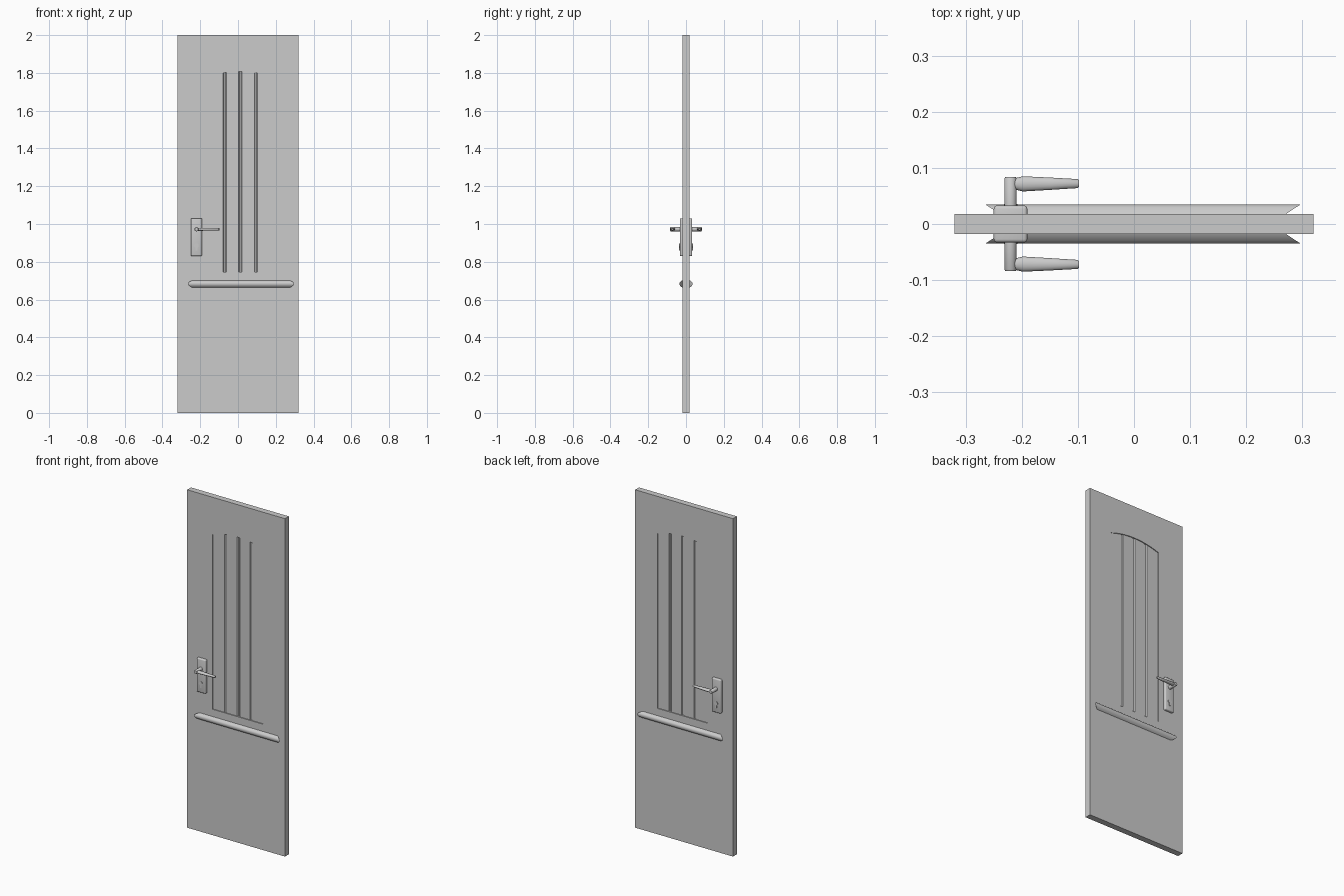
import bpy, bmesh, math
from mathutils import Matrix, Vector

cube = bpy.data.objects.get("Cube")
if cube:
    bpy.data.objects.remove(cube, do_unlink=True)

HALF = 0.018          # half thickness of the door
HX, HZ = -0.22, 0.972  # lever pivot


def material(name, rgb):
    m = bpy.data.materials.new(name)
    m.use_nodes = True
    m.diffuse_color = (*rgb, 1)
    m.node_tree.nodes["Principled BSDF"].inputs["Base Color"].default_value = (*rgb, 1)
    return m


grey = material("plain grey", (0.6, 0.6, 0.6))


def finish(name, bm, smooth=None):
    bmesh.ops.recalc_face_normals(bm, faces=bm.faces)
    mesh = bpy.data.meshes.new(name)
    bm.to_mesh(mesh)
    bm.free()
    ob = bpy.data.objects.new(name, mesh)
    bpy.context.collection.objects.link(ob)
    mesh.materials.append(grey)
    if smooth:
        bpy.ops.object.select_all(action='DESELECT')
        ob.select_set(True)
        bpy.context.view_layer.objects.active = ob
        bpy.ops.object.shade_smooth_by_angle(angle=math.radians(smooth))
    return ob


def loft(bm, rings):
    """Skin a list of equal-length point rings and cap both ends."""
    loops = [[bm.verts.new(p) for p in r] for r in rings]
    n = len(loops[0])
    for a, b in zip(loops, loops[1:]):
        for i in range(n):
            j = (i + 1) % n
            bm.faces.new((a[i], a[j], b[j], b[i]))
    bm.faces.new(loops[0])
    bm.faces.new(loops[-1])


def box(bm, x0, x1, y0, y1, z0, z1):
    loft(bm, [[(x0, y, z0), (x1, y, z0), (x1, y, z1), (x0, y, z1)] for y in (y0, y1)])


def oval(cx, cz, rx, rz, y, n=20):
    return [(cx + rx * math.cos(t), y, cz + rz * math.sin(t))
            for t in (2 * math.pi * i / n for i in range(n))]


def cut(target, name, bm):
    cutter = finish(name, bm)
    mod = target.modifiers.new(name, 'BOOLEAN')
    mod.operation, mod.solver, mod.object = 'DIFFERENCE', 'EXACT', cutter
    bpy.context.view_layer.objects.active = target
    bpy.ops.object.modifier_apply(modifier=name)
    bpy.data.objects.remove(cutter, do_unlink=True)


# Door slab
bm = bmesh.new()
box(bm, -0.32, 0.32, -HALF, HALF, 0, 2)
door = finish("door_slab", bm)

# Arched recessed panel and plank grooves on both faces
PX0, PX1, PZ = -0.155, 0.175, 0.745
mid, half_w = (PX0 + PX1) / 2, (PX1 - PX0) / 2


def arch(x):
    return 1.78 + 0.028 * (1 - ((x - mid) / half_w) ** 2)


for side in (-1, 1):
    face = "front" if side < 0 else "back"
    xs = [PX1 - (PX1 - PX0) * i / 16 for i in range(17)]
    outline = [(PX0, PZ), (PX1, PZ)] + [(x, arch(x)) for x in xs]
    bm = bmesh.new()
    loft(bm, [[(x, side * y, z) for x, z in outline] for y in (HALF - 0.005, 0.05)])
    cut(door, face + "_panel_cutter", bm)
    bm = bmesh.new()
    for gx in (-0.07, 0.0125, 0.095):
        section = [(-0.009, HALF - 0.0045), (-0.004, HALF - 0.01),
                   (0.004, HALF - 0.01), (0.009, HALF - 0.0045)]
        loft(bm, [[(gx + x, side * y, z) for x, y in section] for z in (PZ, arch(gx))])
    cut(door, face + "_groove_cutter", bm)


# Furniture repeated on each face
for side in (-1, 1):
    face = "front_" if side < 0 else "back_"

    # Rail with outward flaring ends
    bm = bmesh.new()
    profile = [(0.016, 0.703), (0.022, 0.700), (0.030, 0.694), (0.035, 0.688),
               (0.035, 0.680), (0.030, 0.672), (0.022, 0.665), (0.016, 0.662)]
    rings = []
    for end in (-1, 1):
        rings.append([(0.016 + end * (0.252 + 0.029 * ((y - 0.016) / 0.019)), side * y, z)
                      for y, z in profile])
    loft(bm, rings)
    finish(face + "rail", bm, 40)

    # Back plate with softened edges
    bm = bmesh.new()
    box(bm, -0.25, -0.19, side * 0.01, side * 0.033, 0.83, 1.03)
    edges = [e for e in bm.edges
             if all(abs(v.co.y) > 0.02 for v in e.verts)
             or abs(e.verts[0].co.y - e.verts[1].co.y) > 0.01]
    bmesh.ops.bevel(bm, geom=edges, offset=0.006, segments=3, profile=0.5, affect='EDGES')
    finish(face + "handle_plate", bm, 40)

    # Spindle
    bm = bmesh.new()
    loft(bm, [oval(HX, HZ, r, r, side * y) for r, y in
              ((0.011, 0.03), (0.011, 0.081), (0.009, 0.084))])
    finish(face + "spindle", bm, 40)

    # Tapered lever
    bm = bmesh.new()
    rings = []
    for x, yc, ry, rz in ((-0.222, 0.0715, 0.010, 0.008), (-0.208, 0.0715, 0.011, 0.008),
                          (-0.198, 0.0715, 0.0135, 0.008), (-0.150, 0.0718, 0.011, 0.007),
                          (-0.100, 0.072, 0.008, 0.006), (-0.098, 0.072, 0.006, 0.005)):
        rings.append([(x, side * (yc + p[0]), HZ + p[2]) for p in oval(0, 0, ry, rz, 0, 16)])
    loft(bm, rings)
    finish(face + "lever", bm, 40)

    # Lock cylinder
    bm = bmesh.new()
    loft(bm, [oval(HX, 0.886, 0.012, 0.012, side * y) for y in (0.03, 0.036)])
    box(bm, HX - 0.005, HX + 0.005, side * 0.03, side * 0.036, 0.86, 0.878)
    finish(face + "lock_cylinder", bm, 40)
